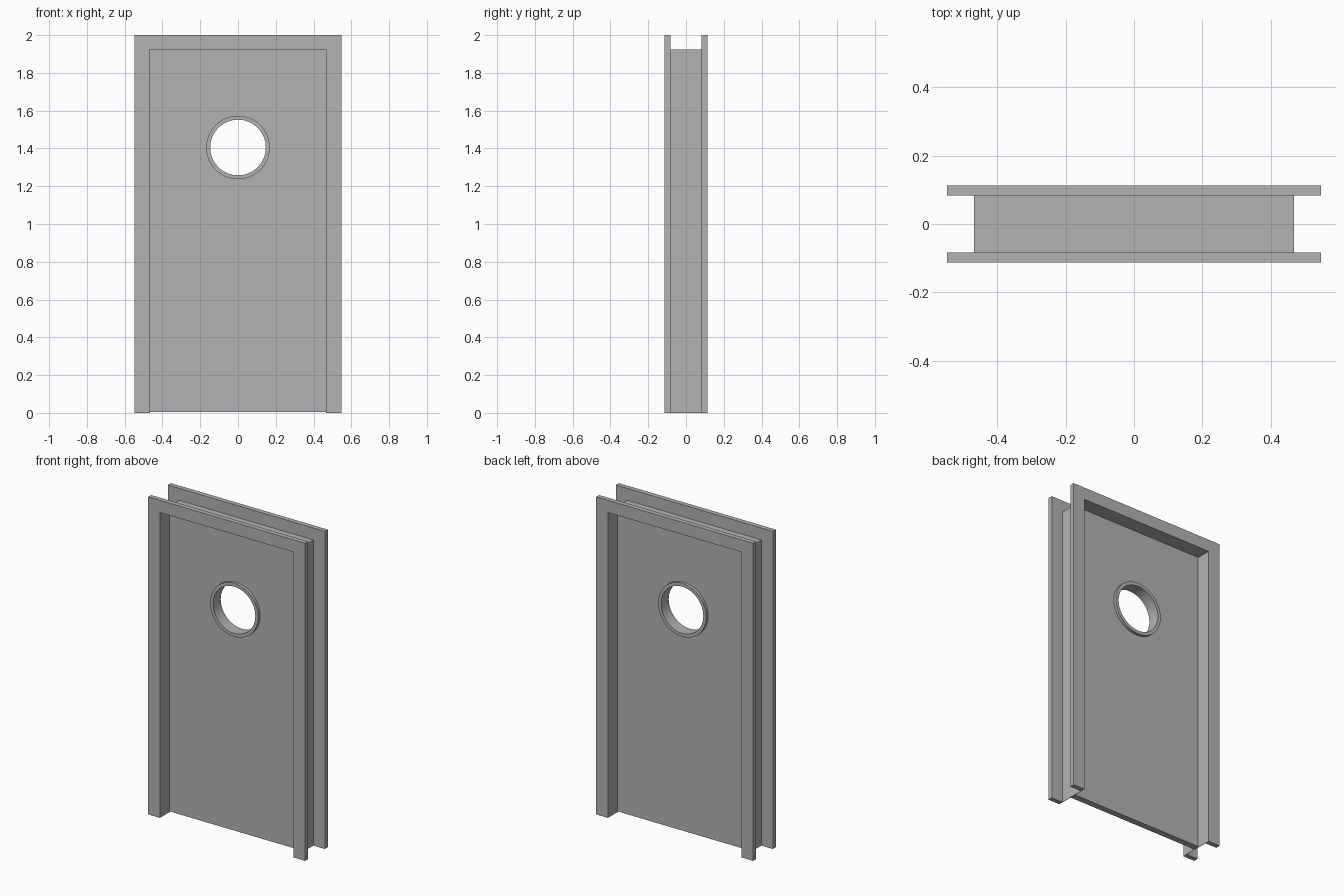
import bpy, bmesh, math

cube = bpy.data.objects.get("Cube")
if cube:
    bpy.data.objects.remove(cube, do_unlink=True)

grey = bpy.data.materials.new("plain grey")
grey.use_nodes = True
colour = (0.45, 0.45, 0.45, 1)
grey.diffuse_color = colour
grey.node_tree.nodes["Principled BSDF"].inputs["Base Color"].default_value = colour

HALF_WIDTH, HEIGHT = 0.547, 2.0      # outside of the casings
OPENING, HEAD = 0.465, 1.923         # clear opening
LINING = 0.002                       # lining thickness
DEPTH, LINING_DEPTH = 0.113, 0.083   # half depths
DOOR = 0.02                          # half thickness of the leaf
WINDOW_Z, RING_IN, RING_OUT, RING_DEPTH = 1.405, 0.147, 0.168, 0.038


def make_object(name, bm):
    bmesh.ops.recalc_face_normals(bm, faces=bm.faces)
    mesh = bpy.data.meshes.new(name)
    bm.to_mesh(mesh)
    bm.free()
    mesh.materials.append(grey)
    obj = bpy.data.objects.new(name, mesh)
    bpy.context.collection.objects.link(obj)
    return obj


def extrude_profile(name, outline, y0, y1):
    """Solid from an x-z outline, running from y0 to y1."""
    bm = bmesh.new()
    face = bm.faces.new([bm.verts.new((x, y0, z)) for x, z in outline])
    result = bmesh.ops.extrude_face_region(bm, geom=[face], use_keep_orig=True)
    moved = [v for v in result["geom"] if isinstance(v, bmesh.types.BMVert)]
    bmesh.ops.translate(bm, vec=(0, y1 - y0, 0), verts=moved)
    return make_object(name, bm)


def portal(name, outer, top, y0, y1):
    """Two posts and a head around the clear opening."""
    outline = [(-outer, 0), (-outer, top), (outer, top), (outer, 0),
               (OPENING, 0), (OPENING, HEAD), (-OPENING, HEAD), (-OPENING, 0)]
    return extrude_profile(name, outline, y0, y1)


def circle(radius, count=64):
    steps = [2 * math.pi * i / count for i in range(count)]
    return [(radius * math.cos(a), WINDOW_Z + radius * math.sin(a)) for a in steps]


# Frame: casings on both sides, joined by a thin lining
portal("front_casing", HALF_WIDTH, HEIGHT, -DEPTH, -LINING_DEPTH)
portal("back_casing", HALF_WIDTH, HEIGHT, LINING_DEPTH, DEPTH)
portal("frame_lining", OPENING + LINING, HEAD + LINING, -LINING_DEPTH, LINING_DEPTH)

# Door leaf with a round window hole
leaf = extrude_profile("door_leaf", [(-OPENING, 0.006), (-OPENING, HEAD),
                                     (OPENING, HEAD), (OPENING, 0.006)], -DOOR, DOOR)
cutter = extrude_profile("window_cutter", circle((RING_IN + RING_OUT) / 2), -DEPTH, DEPTH)
cutter.hide_render = True
cutter.hide_viewport = True
cutter.display_type = 'WIRE'
cut = leaf.modifiers.new("window_hole", 'BOOLEAN')
cut.operation = 'DIFFERENCE'
cut.solver = 'EXACT'
cut.object = cutter

# Porthole ring: a rectangular section swept round the hole
bm = bmesh.new()
loops = [[bm.verts.new((x, y, z)) for x, z in circle(r)]
         for r, y in ((RING_IN, -RING_DEPTH), (RING_OUT, -RING_DEPTH),
                      (RING_OUT, RING_DEPTH), (RING_IN, RING_DEPTH))]
for k, loop in enumerate(loops):
    following = loops[(k + 1) % len(loops)]
    for i in range(len(loop)):
        j = (i + 1) % len(loop)
        bm.faces.new((loop[i], loop[j], following[j], following[i]))
ring = make_object("window_ring", bm)
bpy.ops.object.select_all(action='DESELECT')
ring.select_set(True)
bpy.context.view_layer.objects.active = ring
bpy.ops.object.shade_smooth_by_angle(angle=math.radians(30))
